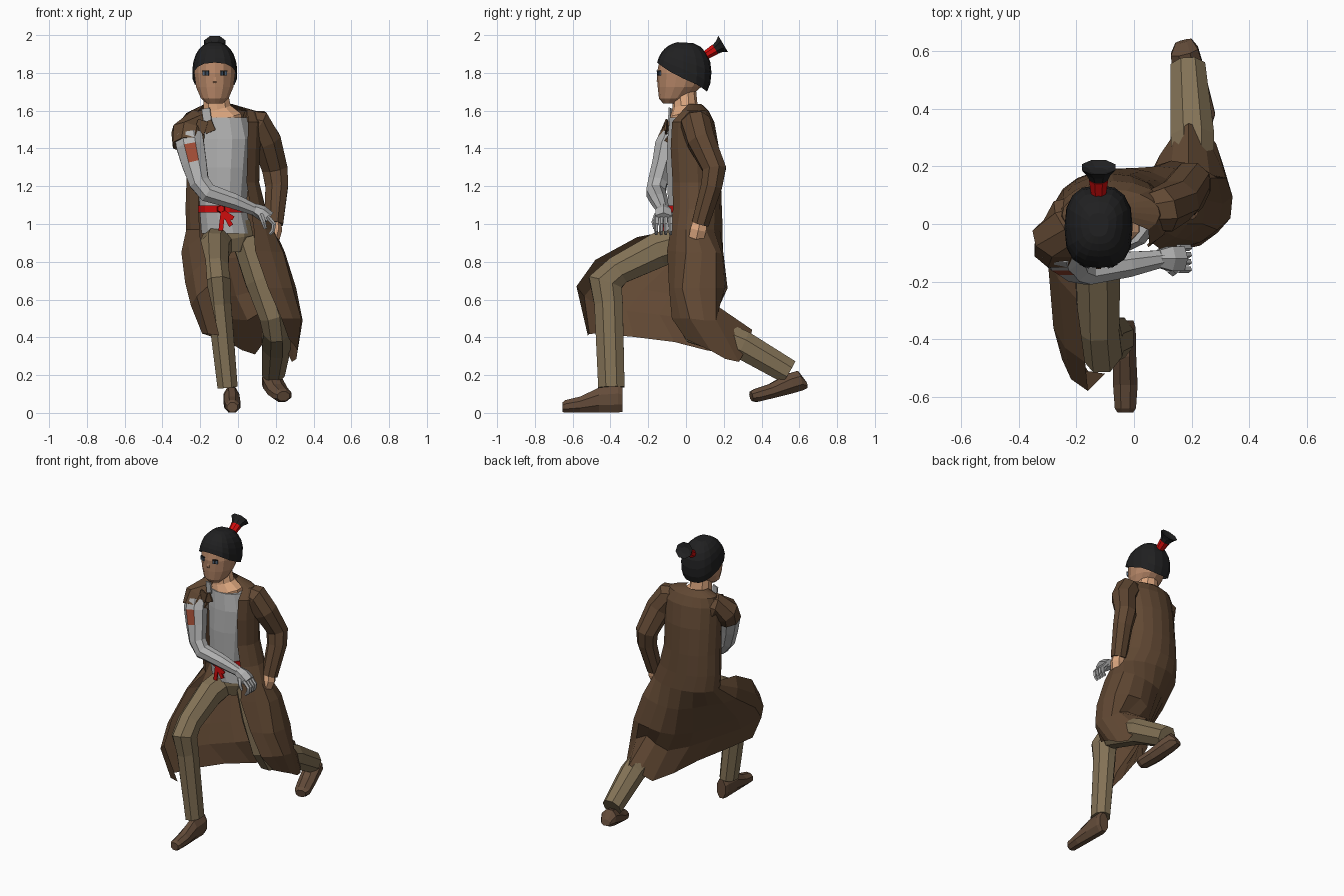
import bpy, bmesh, math
from mathutils import Vector as V, Matrix


def srgb(r, g, b):
    f = lambda c: c / 12.92 if c <= 0.04045 else ((c + 0.055) / 1.055) ** 2.4
    return (f(r / 255), f(g / 255), f(b / 255), 1)


def material(name, *rgb):
    m = bpy.data.materials.new(name)
    m.diffuse_color = srgb(*rgb)
    return m


BROWN = material("coat brown", 97, 72, 51)
SHOE = material("shoe brown", 100, 76, 58)
KHAKI = material("trouser khaki", 131, 114, 86)
GREY = material("light grey", 178, 178, 178)
SKIN = material("skin", 222, 168, 128)
FACE = material("tanned face", 182, 135, 104)
HAIR = material("black hair", 32, 32, 33)
RED = material("red cloth", 208, 12, 12)
PATCH = material("rust red patch", 165, 78, 54)
EYE = material("eye blue", 78, 98, 118)


def finish(name, bm, *mats):
    bmesh.ops.recalc_face_normals(bm, faces=bm.faces)
    me = bpy.data.meshes.new(name)
    bm.to_mesh(me)
    bm.free()
    for m in mats:
        me.materials.append(m)
    ob = bpy.data.objects.new(name, me)
    bpy.context.collection.objects.link(ob)
    return ob


def grid(bm, rows, closed):
    vs = [[bm.verts.new(p) for p in r] for r in rows]
    n = len(vs[0])
    for a, b in zip(vs, vs[1:]):
        for j in range(n if closed else n - 1):
            k = (j + 1) % n
            bm.faces.new((a[j], a[k], b[k], b[j]))
    return vs


def tube(name, mat, rings, sides=8, ref=(1, 0, 0), tan=None, rule=None):
    """Sweep of (x, y, z, radius_u, radius_v) rings with flat-sided sections."""
    bm = bmesh.new()
    pts = [V(r[:3]) for r in rings]
    rows = []
    for i, r in enumerate(rings):
        t = V((0, 0, 0))
        if i:
            t += (pts[i] - pts[i - 1]).normalized()
        if i < len(pts) - 1:
            t += (pts[i + 1] - pts[i]).normalized()
        t = V(tan).normalized() if tan else t.normalized()
        u = V(ref)
        u = (u - t * u.dot(t)).normalized()
        v = t.cross(u)
        s = 1 / math.cos(math.pi / sides) ** 0.6
        ang = [(j + 0.5) * 2 * math.pi / sides for j in range(sides)]
        rows.append([pts[i] + u * r[3] * s * math.cos(a) + v * r[4] * s * math.sin(a) for a in ang])
    vs = grid(bm, rows, True)
    bm.faces.new(vs[0])
    bm.faces.new(vs[-1])
    bmesh.ops.recalc_face_normals(bm, faces=bm.faces)
    if rule:
        for f in bm.faces:
            f.material_index = int(rule(f))
    return finish(name, bm, mat, *([PATCH] if rule else []))


def plate(name, mat, loc, size, rz=0, ry=0):
    bm = bmesh.new()
    bmesh.ops.create_cube(bm, size=1)
    M = Matrix.Translation(loc) @ Matrix.Rotation(rz, 4, 'Z') @ Matrix.Rotation(ry, 4, 'Y')
    bm.transform(M @ Matrix.Diagonal((*size, 1)))
    return finish(name, bm, mat)


# Head and neck
HX = -0.123
tube("face", FACE, [(HX, -.085, 1.637, .042, .035), (HX, -.065, 1.665, .074, .077),
                    (HX, -.035, 1.725, .100, .113), (HX, -.018, 1.80, .110, .134),
                    (HX, -.015, 1.88, .10, .12)], 14, tan=(0, 0, 1))
tube("nose", FACE, [(HX, -.146, 1.79, .004, .005), (HX, -.147, 1.755, .010, .010),
                    (HX, -.140, 1.742, .008, .006)], 4, tan=(0, 0, 1))
tube("neck", SKIN, [(-.085, .0, 1.50, .11, .085), (-.09, .0, 1.56, .112, .085),
                    (-.11, -.005, 1.61, .075, .066), (HX, -.01, 1.72, .062, .06)], 10)
for s in (-1, 1):
    x = HX + s * .048
    plate("eye", EYE, (x, -.143, 1.797), (.032, .009, .022), s * .38)
    plate("pupil", HAIR, (x, -.146, 1.797), (.010, .009, .020), s * .38)
    plate("eyelid", HAIR, (x, -.144, 1.811), (.036, .009, .005), s * .38)

# Hair cap with sloping hairline
bm = bmesh.new()
N, rows = 16, []
pw = lambda c, e=.78: math.copysign(abs(c) ** e, c)
for i in range(1, 8):
    row = []
    for j in range(N):
        a = 2 * math.pi * j / N
        phi = math.radians(99 - 26 * math.cos(a)) * i / 7
        r = pw(math.sin(phi), .9)
        row.append((HX + .119 * r * pw(math.sin(a)), -.012 - .147 * r * pw(math.cos(a)),
                    1.80 + .165 * pw(math.cos(phi), .9)))
    rows.append(row)
vs = grid(bm, rows, True)
bm.faces.new(vs[0])
finish("hair_cap", bm, HAIR)
tube("hair_tie", RED, [(HX, .09, 1.885, .024, .022), (HX, .155, 1.925, .034, .03)])
tube("topknot", HAIR, [(HX, .148, 1.92, .028, .026), (HX, .175, 1.938, .042, .034),
                       (HX, .197, 1.953, .06, .052), (HX, .185, 1.947, .03, .02)], 8, tan=(0, .85, .5))

# Shirt, belt, trousers seat
tube("shirt", GREY, [(-.06, .03, .95, .135, .12), (-.08, .025, 1.08, .125, .12), (-.075, .025, 1.3, .14, .13),
                     (-.07, .02, 1.45, .15, .12), (-.08, .01, 1.565, .13, .098)], 12, tan=(0, 0, 1))
plate("shirt_strap", GREY, (-.165, -.083, 1.575), (.045, .009, .075), -.3, -.15)
tube("belt", RED, [(-.08, .025, 1.06, .132, .13), (-.08, .025, 1.098, .132, .13)], 12)
tube("belt_knot", RED, [(-.09, -.10, 1.08, .024, .022), (-.09, -.128, 1.08, .018, .017)], 6)
for dx, tilt, ln in ((-.085, .12, .11), (-.058, -.5, .09), (-.05, -1.0, .06)):
    plate("belt_tail", RED, (dx, -.117, 1.075 - ln / 2), (.024, .009, ln), 0, tilt)
tube("trouser_seat", KHAKI, [(-.035, .03, .85, .07, .08), (-.04, .03, .92, .125, .105),
                             (-.06, .03, .99, .13, .11)], 10)

# Front leg and shoe
tube("front_leg", KHAKI, [(-.1, .05, .92, .085, .085), (-.125, -.14, .865, .08, .095),
                          (-.122, -.36, .755, .073, .08), (-.112, -.428, .69, .074, .094),
                          (-.1, -.41, .58, .066, .078), (-.055, -.395, .135, .055, .072)])
tube("front_shoe", SHOE, [(-.035, -.335, .07, .034, .066), (-.035, -.36, .073, .042, .073),
                          (-.033, -.46, .068, .042, .068), (-.03, -.56, .044, .044, .044),
                          (-.03, -.64, .034, .038, .034), (-.03, -.655, .03, .028, .025)], tan=(0, 1, 0))

# Back leg and shoe
tube("back_leg", KHAKI, [(.05, .05, .92, .085, .095), (.12, .025, .7, .085, .09), (.19, .01, .52, .08, .08),
                         (.205, .06, .45, .075, .095), (.203, .3, .36, .078, .078),
                         (.187, .545, .217, .062, .068)])
tube("back_shoe", SHOE, [(.172, .635, .15, .03, .02), (.175, .60, .17, .05, .055), (.185, .55, .155, .055, .055),
                         (.21, .45, .115, .055, .04), (.235, .37, .092, .05, .036),
                         (.24, .345, .088, .034, .026)], tan=(.25, -.95, -.22))

# Long open coat: arcs (z, cx, cy, rx, ry, first angle, last angle) down to the hips
ARCS = [(1.635, -.105, .02, .075, .062, 85, 275), (1.60, -.08, .035, .17, .085, 50, 310),
        (1.54, -.07, .025, .20, .125, 38, 322), (1.40, -.075, .03, .195, .145, 40, 322),
        (1.22, -.08, .04, .195, .145, 40, 318), (1.08, -.065, .045, .215, .145, 38, 318),
        (.97, -.04, .045, .235, .15, 32, 316)]
rows = []
for z, cx, cy, rx, ry, a0, a1 in ARCS:
    ang = [math.radians(a0 + (a1 - a0) * j / 14) for j in range(15)]
    rows.append([V((cx + rx * math.sin(a), cy - ry * math.cos(a), z)) for a in ang])
# Skirt rows run from the back leg's front edge round the rear to the front knee
SKIRT = [
    [(.09, -.1, .86), (.24, .0, .85), (.22, .16, .85), (.08, .2, .83),
     (-.06, .17, .82), (-.2, .05, .84), (-.3, -.12, .85), (-.2, -.26, .93)],
    [(.16, -.09, .66), (.29, -.02, .66), (.29, .16, .66), (.13, .22, .66),
     (-.01, .14, .62), (-.16, -.08, .63), (-.28, -.36, .69), (-.17, -.48, .81)],
    [(.23, -.075, .5), (.335, .02, .5), (.32, .16, .49), (.19, .16, .57),
     (.05, .13, .49), (-.12, -.14, .52), (-.25, -.47, .57), (-.16, -.58, .67)],
    [(.27, .0, .39), (.315, .13, .33), (.285, .28, .27), (.19, .35, .44),
     (.09, .24, .31), (-.05, -.06, .375), (-.19, -.46, .42), (-.10, -.52, .41)]]
for r in SKIRT:
    p = [V(q) for q in r]
    p = [p[0] * 2 - p[1]] + p + [p[-1] * 2 - p[-2]]
    out = []
    for i in range(1, 8):
        out += [p[i], (p[i] + p[i + 1]) * .5625 - (p[i - 1] + p[i + 2]) * .0625]
    rows.append(out + [p[8]])
bm = bmesh.new()
grid(bm, rows, False)
finish("coat", bm, BROWN)

# Sleeved arm with bare hand
tube("long_sleeve", BROWN, [(.03, .04, 1.545, .06, .06), (.10, .05, 1.53, .08, .08), (.15, .08, 1.44, .075, .08),
                            (.195, .15, 1.29, .064, .07), (.205, .135, 1.2, .058, .062),
                            (.19, .075, 1.0, .047, .05)], ref=(0, 1, 0))
tube("bare_hand", SKIN, [(.19, .08, 1.04, .036, .03), (.195, .065, .97, .045, .036),
                         (.185, .055, .93, .042, .034), (.18, .05, .905, .025, .02)], 6, ref=(0, 1, 0))

# Torn short sleeve, lapel and grey arm with patch
tube("short_sleeve", BROWN, [(-.14, .04, 1.54, .07, .06), (-.225, .01, 1.53, .085, .075),
                             (-.265, -.05, 1.48, .085, .088), (-.262, -.085, 1.42, .078, .086)], ref=(0, 1, 0))
for x, h, tilt in ((-.195, .07, .3), (-.155, .06, -.4)):
    plate("lapel", BROWN, (x, -.104, 1.515), (.055, .009, h), -.15, tilt)
tube("grey_arm", GREY, [(-.262, -.08, 1.47, .06, .076), (-.252, -.105, 1.41, .062, .076),
                        (-.232, -.125, 1.32, .055, .068), (-.205, -.15, 1.22, .052, .055),
                        (-.16, -.16, 1.165, .052, .052), (-.02, -.14, 1.12, .045, .042),
                        (.10, -.12, 1.07, .03, .03)], ref=(0, 1, 0),
     rule=lambda f: f.normal.y < -.85 and 1.33 < f.calc_center_median().z < 1.39)
tube("grey_palm", GREY, [(.085, -.12, 1.078, .032, .03), (.125, -.12, 1.06, .045, .036),
                         (.165, -.12, 1.03, .045, .034)], 6, ref=(0, 1, 0))
for k in range(4):
    y = -.157 + k * .025
    tube("grey_finger", GREY, [(.155, y, 1.04, .011, .012), (.19, y, 1.0, .011, .011),
                               (.185, y, .965, .01, .01), (.168, y, .945, .007, .007)], 5, ref=(0, 1, 0))
tube("grey_thumb", GREY, [(.12, -.155, 1.05, .013, .013), (.135, -.17, 1.01, .011, .011),
                          (.145, -.165, .975, .008, .008)], 5, ref=(0, 1, 0))
